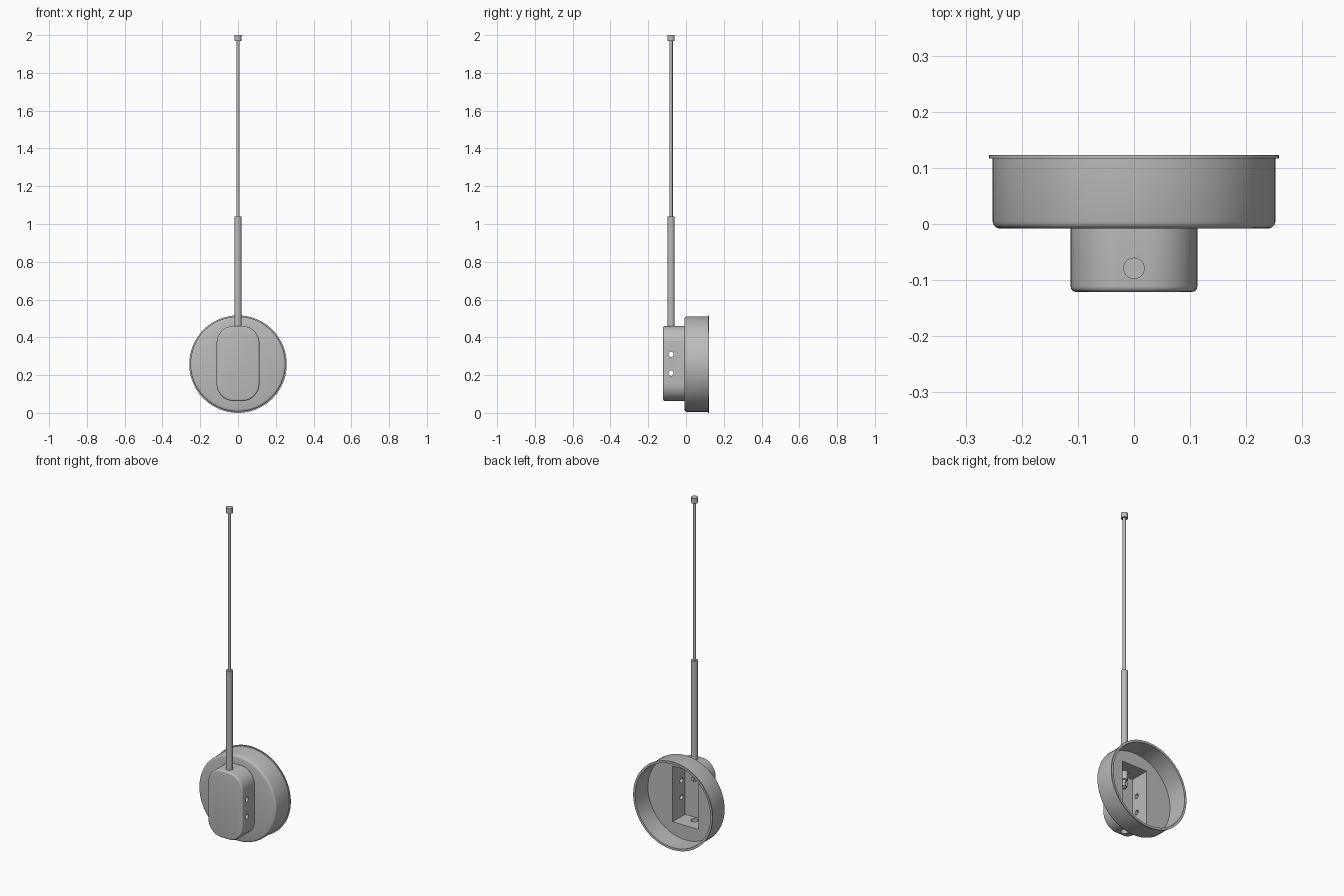
import bpy, bmesh, math
from mathutils import Matrix, Vector

if "Cube" in bpy.data.objects:
    bpy.data.objects.remove(bpy.data.objects["Cube"])

CENTRE_Z = 0.258   # axis height of the round cup
ROD_Y = -0.079     # depth of the rod and of the drilled holes

grey = bpy.data.materials.new("plain grey")
grey.use_nodes = True
colour = (0.5, 0.5, 0.5, 1)
grey.diffuse_color = colour
grey.node_tree.nodes["Principled BSDF"].inputs["Base Color"].default_value = colour


def make(name, bm):
    bmesh.ops.recalc_face_normals(bm, faces=bm.faces)
    mesh = bpy.data.meshes.new(name)
    bm.to_mesh(mesh)
    bm.free()
    mesh.materials.append(grey)
    obj = bpy.data.objects.new(name, mesh)
    bpy.context.collection.objects.link(obj)
    return obj


def activate(obj):
    bpy.ops.object.select_all(action='DESELECT')
    obj.select_set(True)
    bpy.context.view_layer.objects.active = obj


def smooth(obj):
    activate(obj)
    bpy.ops.object.shade_smooth_by_angle(angle=math.radians(35))


def lathe(name, profile, location, turn=Matrix(), steps=32):
    """Revolve (radius, height) points; the ends may lie on the axis."""
    bm = bmesh.new()
    verts = [bm.verts.new((r, 0, h)) for r, h in profile]
    edges = [bm.edges.new(pair) for pair in zip(verts, verts[1:])]
    bmesh.ops.spin(bm, geom=verts + edges, axis=(0, 0, 1), cent=(0, 0, 0),
                   angle=math.tau, steps=steps)
    bmesh.ops.remove_doubles(bm, verts=bm.verts, dist=0.0001)
    bm.transform(Matrix.Translation(location) @ turn)
    return make(name, bm)


def rod(name, radius, low, high, location=(0, ROD_Y, 0), turn=Matrix(), steps=32):
    return lathe(name, [(0, low), (radius, low), (radius, high), (0, high)],
                 location, turn, steps)


def block(low, high):
    bm = bmesh.new()
    bmesh.ops.create_cube(bm, size=1)
    low, high = Vector(low), Vector(high)
    bm.transform(Matrix.Translation((low + high) / 2) @ Matrix.Diagonal((*(high - low), 1)))
    return bm


def cut(obj, cutter):
    activate(obj)
    mod = obj.modifiers.new("cut", 'BOOLEAN')
    mod.operation, mod.solver, mod.object = 'DIFFERENCE', 'EXACT', cutter
    bpy.ops.object.modifier_apply(modifier=mod.name)


TO_BACK = Matrix.Rotation(-math.pi / 2, 4, 'X')
SIDEWAYS = Matrix.Rotation(math.pi / 2, 4, 'Y')

# Round cup, open to the back, with a thin flange at the rim
cup = lathe("round_cup", [
    (0, -0.008), (0.24, -0.008), (0.246, -0.006), (0.25, -0.002), (0.252, 0.004),
    (0.252, 0.117), (0.258, 0.117), (0.258, 0.123), (0.245, 0.123),
    (0.245, 0.004), (0, 0.004)], (0, 0, CENTRE_Z), TO_BACK, 96)

# Rounded housing on the front of the cup
bm = block((-0.113, -0.121, 0.063), (0.113, -0.002, 0.46))
upright = [e for e in bm.edges
           if abs(e.verts[0].co.y - e.verts[1].co.y) > 0.05]
bmesh.ops.bevel(bm, geom=upright, offset=0.09, segments=12, profile=0.5, affect='EDGES')
front = [e for e in bm.edges if all(v.co.y < -0.12 for v in e.verts)]
bmesh.ops.bevel(bm, geom=front, offset=0.01, segments=4, profile=0.5, affect='EDGES')
housing = make("housing", bm)

# Square cavity through the cup floor into the housing
cavity = make("cavity_cutter", block((-0.084, -0.112, 0.097), (0.084, 0.05, 0.425)))
cut(cup, cavity)
cut(housing, cavity)

# Drilled holes: two across the sides, one through the bottom
drills = [cavity]
for z in (0.21, 0.31):
    drills.append(rod("side_drill", 0.014, -0.2, 0.2, (0, ROD_Y, z), SIDEWAYS))
drills.append(rod("bottom_drill", 0.02, 0.03, 0.15))
for drill in drills[1:]:
    cut(housing, drill)
for drill in drills:
    bpy.data.objects.remove(drill)

# Antenna: sleeve, thin rod and end cap
parts = [cup, housing,
         rod("sleeve", 0.019, 0.375, 1.04),
         rod("thin_rod", 0.009, 1.03, 1.98),
         rod("end_cap", 0.019, 1.97, 2.0)]

# Fastener on the sleeve end inside the cavity
parts.append(rod("fastener_stem", 0.009, 0.325, 0.38))
parts.append(rod("fastener_nut", 0.017, 0.335, 0.355, steps=6))

for part in parts:
    smooth(part)
